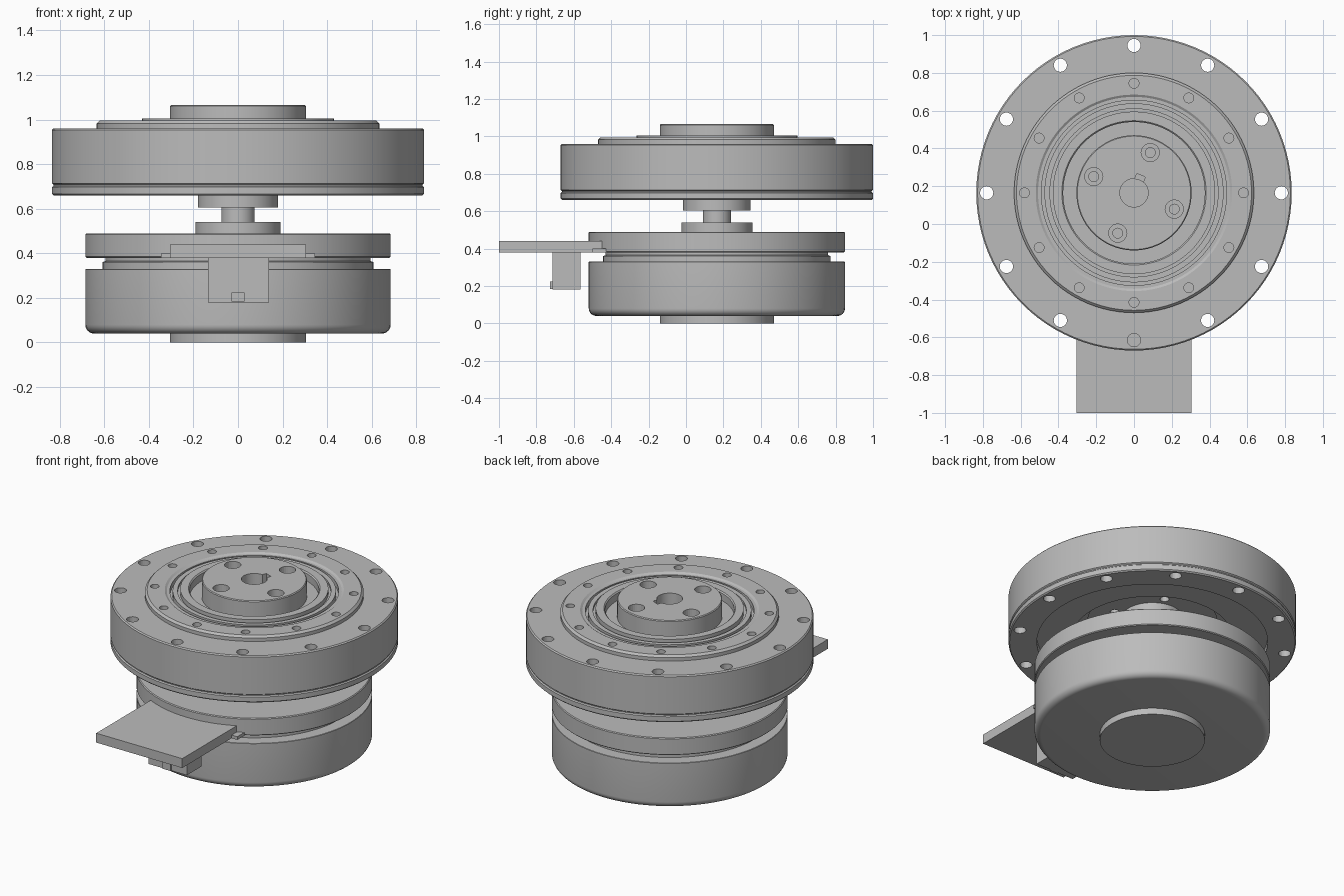
import bpy, bmesh
from math import radians, cos, sin, pi
from mathutils import Matrix, Vector

if "Cube" in bpy.data.objects:
    bpy.data.objects.remove(bpy.data.objects["Cube"], do_unlink=True)

AXIS_Y = 0.165
SEGMENTS = 96
GREY = (0.5, 0.5, 0.5, 1)
metal = bpy.data.materials.new("plain grey metal")
metal.use_nodes = True
metal.diffuse_color = GREY
metal.node_tree.nodes["Principled BSDF"].inputs["Base Color"].default_value = GREY


def finish(name, bm, y=AXIS_Y):
    bmesh.ops.recalc_face_normals(bm, faces=bm.faces)
    mesh = bpy.data.meshes.new(name)
    bm.to_mesh(mesh)
    bm.free()
    mesh.materials.append(metal)
    obj = bpy.data.objects.new(name, mesh)
    obj.location.y = y
    bpy.context.collection.objects.link(obj)
    return obj


def revolve(name, profile, closed=False):
    """Spin (radius, z) points; a closed profile makes a ring."""
    bm = bmesh.new()
    verts = [bm.verts.new((r, 0, z)) for r, z in profile]
    pairs = list(zip(verts, verts[1:]))
    if closed:
        pairs.append((verts[-1], verts[0]))
    edges = [bm.edges.new(p) for p in pairs]
    bmesh.ops.spin(bm, geom=verts + edges, cent=(0, 0, 0), axis=(0, 0, 1),
                   angle=2 * pi, steps=SEGMENTS, use_duplicate=False)
    bmesh.ops.remove_doubles(bm, verts=bm.verts, dist=0.0005)
    return finish(name, bm)


def box(name, low, high):
    low, high = Vector(low), Vector(high)
    bm = bmesh.new()
    bmesh.ops.create_cube(bm, size=1, matrix=Matrix.Translation((low + high) / 2)
                          @ Matrix.Diagonal((*(high - low), 1)))
    return finish(name, bm, 0)


def hole_circle(name, count, ring, radius, z0, z1, start, sides=24):
    bm = bmesh.new()
    for i in range(count):
        a = radians(start) + 2 * pi * i / count
        spot = Matrix.Translation((ring * cos(a), ring * sin(a), (z0 + z1) / 2))
        bmesh.ops.create_cone(bm, cap_ends=True, segments=sides, radius1=radius,
                              radius2=radius, depth=z1 - z0, matrix=spot)
    return finish(name, bm)


def cut(obj, cutter):
    mod = obj.modifiers.new("cut", "BOOLEAN")
    mod.operation = "DIFFERENCE"
    mod.solver = "EXACT"
    mod.object = cutter
    cutter.hide_render = True
    cutter.hide_viewport = True
    cutter.display_type = "WIRE"


# Outer wheel with seam groove and bolt holes
wheel = revolve("outer_wheel", [
    (0.62, 0.70), (0.67, 0.70), (0.67, 0.66), (0.828, 0.66), (0.835, 0.667),
    (0.835, 0.697), (0.828, 0.703), (0.828, 0.708), (0.835, 0.714),
    (0.835, 0.953), (0.828, 0.96), (0.62, 0.96)], closed=True)
cut(wheel, hole_circle("wheel_hole_cutter", 12, 0.78, 0.035, 0.5, 1.1, 90))

# Bearing cover ring with screw holes
cover = revolve("bearing_cover", [
    (0.49, 0.82), (0.46, 0.70), (0.635, 0.70), (0.635, 0.982), (0.622, 0.995),
    (0.52, 0.995), (0.508, 0.987), (0.49, 0.987)], closed=True)
cut(cover, hole_circle("cover_hole_cutter", 12, 0.58, 0.026, 0.96, 1.1, 90))

# Inner seal ring between cover and hub
revolve("seal_ring", [
    (0.375, 0.80), (0.492, 0.80), (0.492, 0.955), (0.474, 0.955), (0.474, 0.99),
    (0.445, 0.99), (0.445, 0.975), (0.43, 0.975), (0.43, 1.004), (0.382, 1.004),
    (0.375, 0.997)], closed=True)

# Driving hub with flange, bore, keyway and counterbored holes
hub = revolve("drive_hub", [
    (0.075, 0.605), (0.18, 0.605), (0.18, 0.82), (0.38, 0.82), (0.38, 0.95),
    (0.305, 0.95), (0.305, 1.06), (0.30, 1.065), (0.075, 1.065)], closed=True)
cut(hub, hole_circle("hub_bore_cutter", 4, 0.23, 0.026, 0.7, 1.1, 68))
cut(hub, hole_circle("hub_counterbore_cutter", 4, 0.23, 0.048, 1.0, 1.1, 68))
keyway = box("keyway_cutter", (0.03, -0.024, 0.85), (0.1, 0.024, 1.1))
keyway.location.y = AXIS_Y
keyway.rotation_euler.z = radians(68)
cut(hub, keyway)

# Central pin and lower collar
revolve("centre_pin", [(0, 0.5), (0.075, 0.5), (0.075, 0.9), (0, 0.9)])
revolve("lower_collar", [(0, 0.47), (0.19, 0.47), (0.19, 0.54), (0, 0.54)])

# Lower disc, waist and drum with rounded base
revolve("lower_disc", [(0, 0.38), (0.68, 0.38), (0.685, 0.385),
                       (0.685, 0.485), (0.68, 0.49), (0, 0.49)])
revolve("waist", [(0, 0.31), (0.608, 0.31), (0.608, 0.36), (0.595, 0.365),
                  (0.595, 0.39), (0, 0.39)])
base_round = [(0.645 + 0.04 * sin(a), 0.08 - 0.04 * cos(a))
              for a in (radians(15 * i) for i in range(7))]
revolve("drum", [(0, 0.04)] + base_round + [(0.685, 0.328), (0.683, 0.33), (0, 0.33)])
revolve("base_boss", [(0, 0), (0.305, 0), (0.305, 0.05), (0, 0.05)])

# Side shelf with mounting lip and terminal block
box("shelf", (-0.305, -1, 0.38), (0.305, -0.42, 0.44))
box("shelf_lip", (-0.345, -0.50, 0.38), (0.345, -0.42, 0.40))
box("terminal_block", (-0.135, -0.715, 0.18), (0.138, -0.565, 0.385))
box("terminal_tab", (-0.03, -0.727, 0.183), (0.03, -0.70, 0.225))

# Smooth the round walls while keeping the edges crisp
for obj in bpy.context.scene.objects:
    obj.select_set(obj.type == "MESH" and not obj.hide_render)
    if obj.select_get():
        bpy.context.view_layer.objects.active = obj
bpy.ops.object.shade_smooth_by_angle(angle=radians(30))
